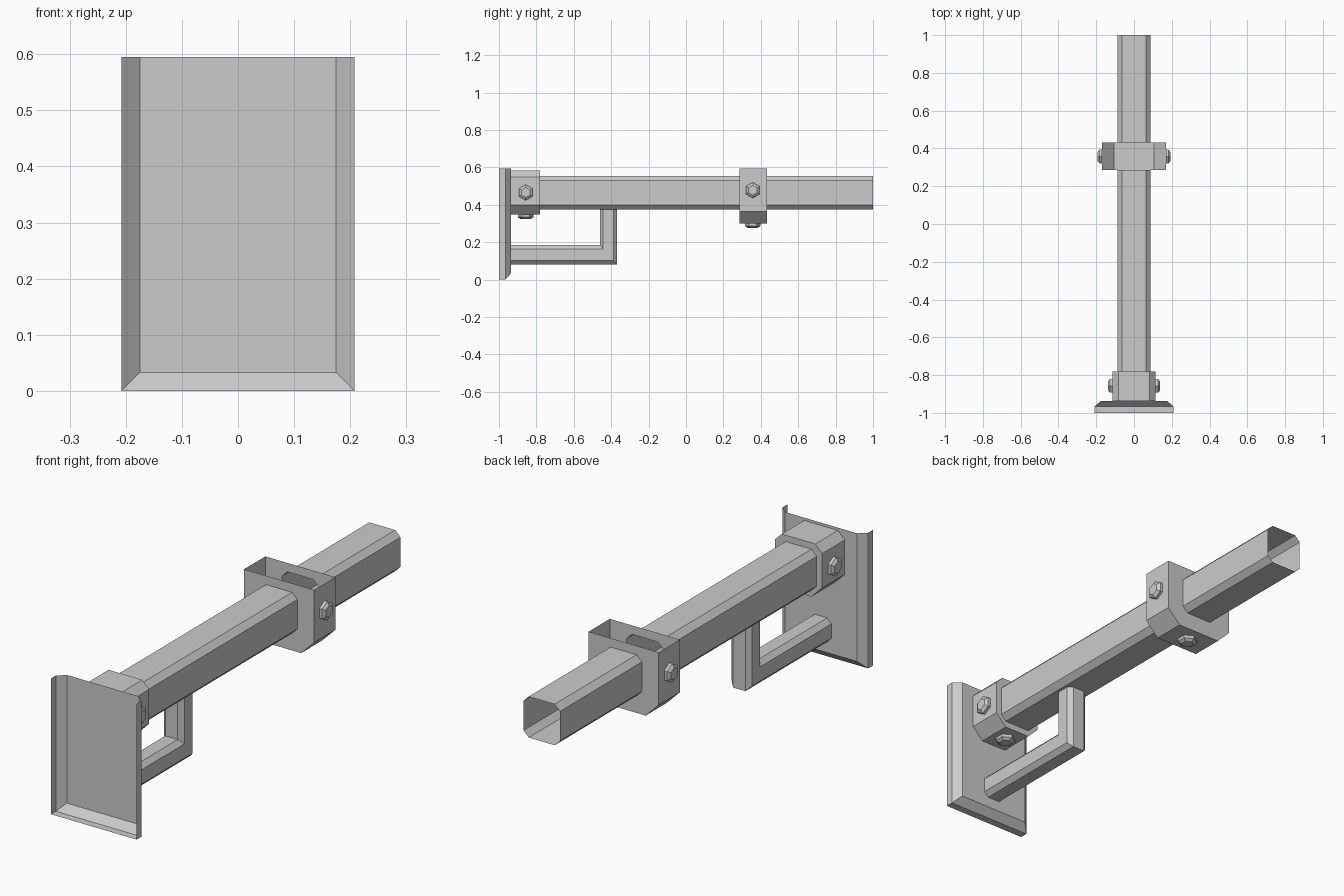
import bpy, bmesh, math
from mathutils import Matrix, Vector

if "Cube" in bpy.data.objects:
    bpy.data.objects.remove(bpy.data.objects["Cube"])


def loft(name, rings, skip=(), cap_end=False):
    """Skin matching closed rings; skip holds (segment, side) pairs left open."""
    bm = bmesh.new()
    vr = [[bm.verts.new(p) for p in ring] for ring in rings]
    n = len(vr[0])
    for s in range(len(vr) - 1):
        for i in range(n):
            if (s, i) not in skip:
                j = (i + 1) % n
                bm.faces.new((vr[s][i], vr[s][j], vr[s + 1][j], vr[s + 1][i]))
    if cap_end:
        bm.faces.new(vr[-1])
    bmesh.ops.remove_doubles(bm, verts=bm.verts, dist=1e-5)
    bmesh.ops.recalc_face_normals(bm, faces=bm.faces)
    me = bpy.data.meshes.new(name)
    bm.to_mesh(me)
    bm.free()
    ob = bpy.data.objects.new(name, me)
    bpy.context.collection.objects.link(ob)
    return ob


def section(hx, z0, z1, ct, cb):
    """Chamfered rectangle in x/z; the last side is the top edge."""
    half = [(hx - ct, z1), (hx, z1 - ct), (hx, z0 + cb), (hx - cb, z0)]
    return half + [(-x, z) for x, z in reversed(half)]


def at(sec, y):
    return [(x, y, z) for x, z in sec]


def bolt(name, pos, axis):
    rot = Vector(axis).to_track_quat('Z', 'Y').to_matrix().to_4x4()
    m = Matrix.Translation(pos) @ rot
    # hex vertices point up/down on side faces
    start = math.pi / 2
    rings = [[m @ Vector((r * math.cos(start + k * math.pi / 3),
                          r * math.sin(start + k * math.pi / 3), h))
              for k in range(6)]
             for r, h in ((0.042, 0), (0.042, 0.013), (0.027, 0.023))]
    loft(name, rings, cap_end=True)


# Wall plate: shallow tray, open at the front and at the top
def tray_ring(hx, zb, y):
    return [(-hx, y, 0.595), (-hx, y, zb), (hx, y, zb), (hx, y, 0.595)]


loft("wall_plate",
     [tray_ring(0.208, 0, -1), tray_ring(0.208, 0, -0.966), tray_ring(0.175, 0.033, -0.936)],
     skip={(0, 3), (1, 3)}, cap_end=True)

# Hollow beam in two lengths, open at the far end
beam = section(0.088, 0.375, 0.555, 0.025, 0.025)
loft("beam_rear", [at(beam, -0.78), at(beam, 0.285)])
loft("beam_front", [at(beam, 0.432), at(beam, 1.0)])

# Collar against the plate
c1 = section(0.115, 0.347, 0.583, 0.033, 0.052)
loft("plate_collar", [at(c1, -0.936), at(c1, -0.78), at(beam, -0.78)])

# Open-topped collar along the beam
c2 = section(0.17, 0.30, 0.594, 0.0, 0.063)
loft("beam_collar", [at(beam, 0.285), at(c2, 0.285), at(c2, 0.432), at(beam, 0.432)],
     skip={(1, 7)})

# Bolts on both sides and underneath each collar
for tag, y, z, hx, zb in (("plate", -0.857, 0.466, 0.115, 0.347),
                          ("beam", 0.357, 0.478, 0.17, 0.30)):
    bolt(tag + "_bolt_right", (hx, y, z), (1, 0, 0))
    bolt(tag + "_bolt_left", (-hx, y, z), (-1, 0, 0))
    bolt(tag + "_bolt_under", (0, y, zb), (0, 0, -1))

# L-shaped brace with a mitred corner
brace = section(0.05, -0.05, 0.05, 0.02, 0.02)
yc, zc = -0.415, 0.133
loft("brace", [
    [(x, -0.936, zc - b * 1.05) for x, b in brace],
    [(x, yc + b * 0.92, zc - b * 1.05) for x, b in brace],
    [(x, yc + b * 0.92, 0.375) for x, b in brace]])
